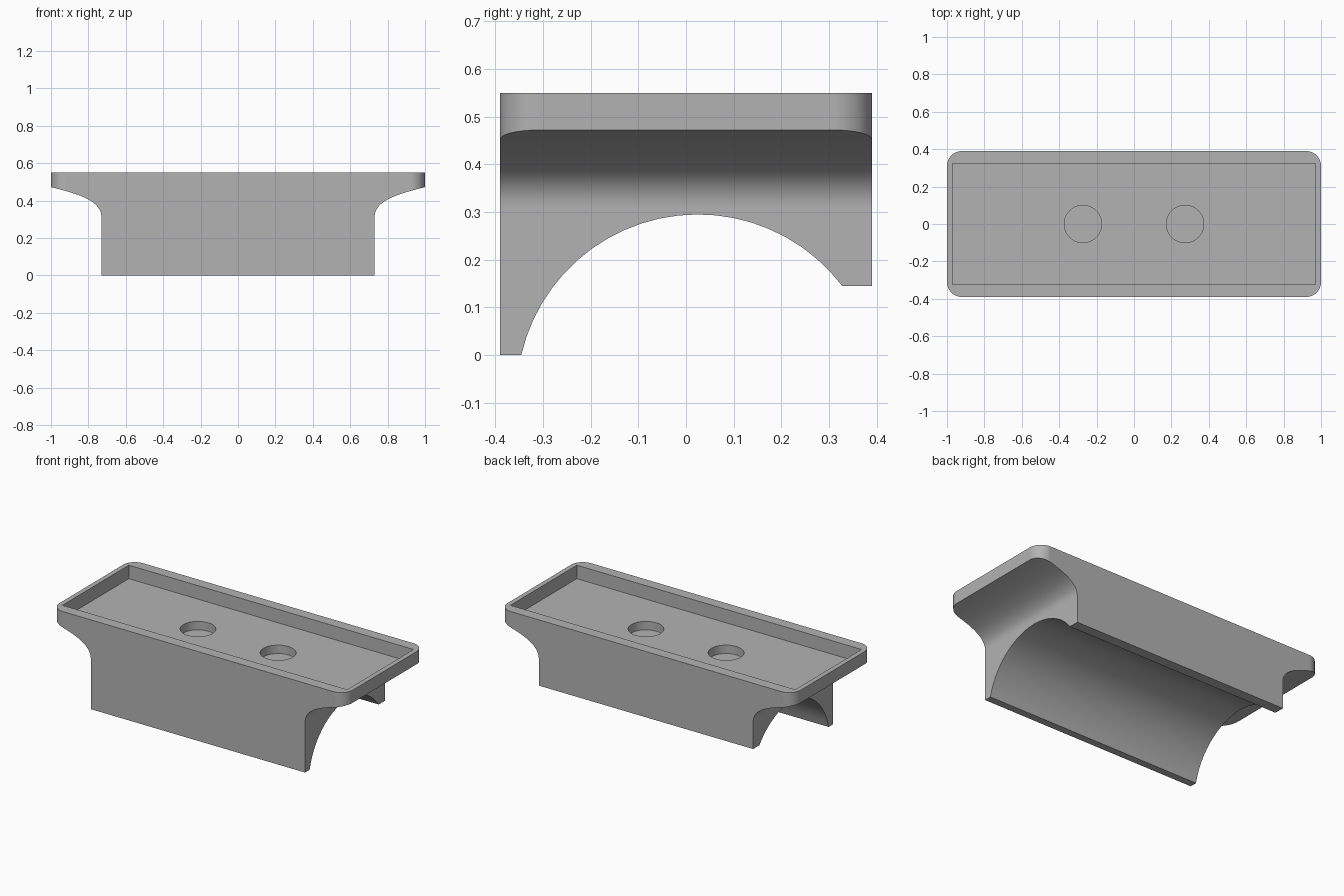
import bpy, bmesh
from math import sin, cos, pi, atan2, hypot, radians
from mathutils import Vector
from mathutils.geometry import interpolate_bezier

if "Cube" in bpy.data.objects:
    bpy.data.objects.remove(bpy.data.objects["Cube"])

grey = bpy.data.materials.new("plain grey")
grey.use_nodes = True
colour = (0.45, 0.45, 0.45, 1)
grey.diffuse_color = colour
grey.node_tree.nodes["Principled BSDF"].inputs["Base Color"].default_value = colour

W, D, H = 1.0, 0.39, 0.55      # half width, half depth, height
FLOOR = H - 0.083              # tray floor


def prism(name, points, place, low, high):
    """Extrude a 2D outline; place(a, b, t) maps it into space."""
    bm = bmesh.new()
    face = bm.faces.new([bm.verts.new(place(a, b, low)) for a, b in points])
    ext = bmesh.ops.extrude_face_region(bm, geom=[face])
    move = Vector(place(0, 0, high)) - Vector(place(0, 0, low))
    moved = [v for v in ext["geom"] if isinstance(v, bmesh.types.BMVert)]
    bmesh.ops.translate(bm, verts=moved, vec=move)
    bmesh.ops.recalc_face_normals(bm, faces=bm.faces)
    mesh = bpy.data.meshes.new(name)
    bm.to_mesh(mesh)
    bm.free()
    mesh.materials.append(grey)
    obj = bpy.data.objects.new(name, mesh)
    bpy.context.collection.objects.link(obj)
    return obj


def arc(cx, cy, r, start, end, n):
    angles = [start + (end - start) * i / n for i in range(n + 1)]
    return [(cx + r * cos(a), cy + r * sin(a)) for a in angles]


def rect(hx, hy):
    return [(-hx, -hy), (hx, -hy), (hx, hy), (-hx, hy)]


def along_x(a, b, t):
    return (t, a, b)


def along_y(a, b, t):
    return (a, t, b)


def along_z(a, b, t):
    return (a, b, t)


def boolean(target, tool, operation):
    mod = target.modifiers.new(operation, "BOOLEAN")
    mod.object, mod.operation, mod.solver = tool, operation, "EXACT"
    bpy.context.view_layer.objects.active = target
    bpy.ops.object.modifier_apply(modifier=mod.name)
    bpy.data.objects.remove(tool)


# Body: front profile with flared shoulders
flare = interpolate_bezier(Vector((0.73, 0.31)), Vector((0.73, 0.40)),
                           Vector((0.85, 0.435)), Vector((W, 0.472)), 20)
right = [(0.73, 0)] + [(p.x, p.y) for p in flare] + [(W, H)]
left = [(-x, z) for x, z in reversed(right)]
body = prism("tray_bracket", right + left, along_y, -D, D)

# Side profile: arched channel, long front leg, short back leg
cy, cz, r, back_z = 0.025, -0.085, 0.38, 0.145
dz = back_z - cz
start = atan2(dz, (r * r - dz * dz) ** 0.5)
end = pi - atan2(-cz, (r * r - cz * cz) ** 0.5)
channel = arc(cy, cz, r, start, end, 22)
side = channel + [(-D - 0.1, 0), (-D - 0.1, 1), (D + 0.1, 1), (D + 0.1, back_z)]
boolean(body, prism("side_cutter", side, along_x, -1.2, 1.2), "INTERSECT")

# Rounded vertical corners
c = 0.08
plan = []
for i, (sx, sy) in enumerate([(1, 1), (-1, 1), (-1, -1), (1, -1)]):
    plan += arc(sx * (W - c), sy * (D - c), c, i * pi / 2, (i + 1) * pi / 2, 10)
boolean(body, prism("plan_cutter", plan, along_z, -0.2, 1), "INTERSECT")

# Tray recess and two blind round holes
boolean(body, prism("recess_cutter", rect(0.97, 0.323), along_z, FLOOR, 1), "DIFFERENCE")
for x in (-0.273, 0.273):
    hole = arc(x, 0, 0.1, 0, 2 * pi, 48)[:-1]
    boolean(body, prism("hole_cutter", hole, along_z, FLOOR - 0.052, 1), "DIFFERENCE")

# Smooth curves, crisp edges
bpy.ops.object.select_all(action="DESELECT")
body.select_set(True)
bpy.context.view_layer.objects.active = body
bpy.ops.object.shade_smooth_by_angle(angle=radians(30))
weighted = body.modifiers.new("Weighted normals", "WEIGHTED_NORMAL")
weighted.keep_sharp = True
